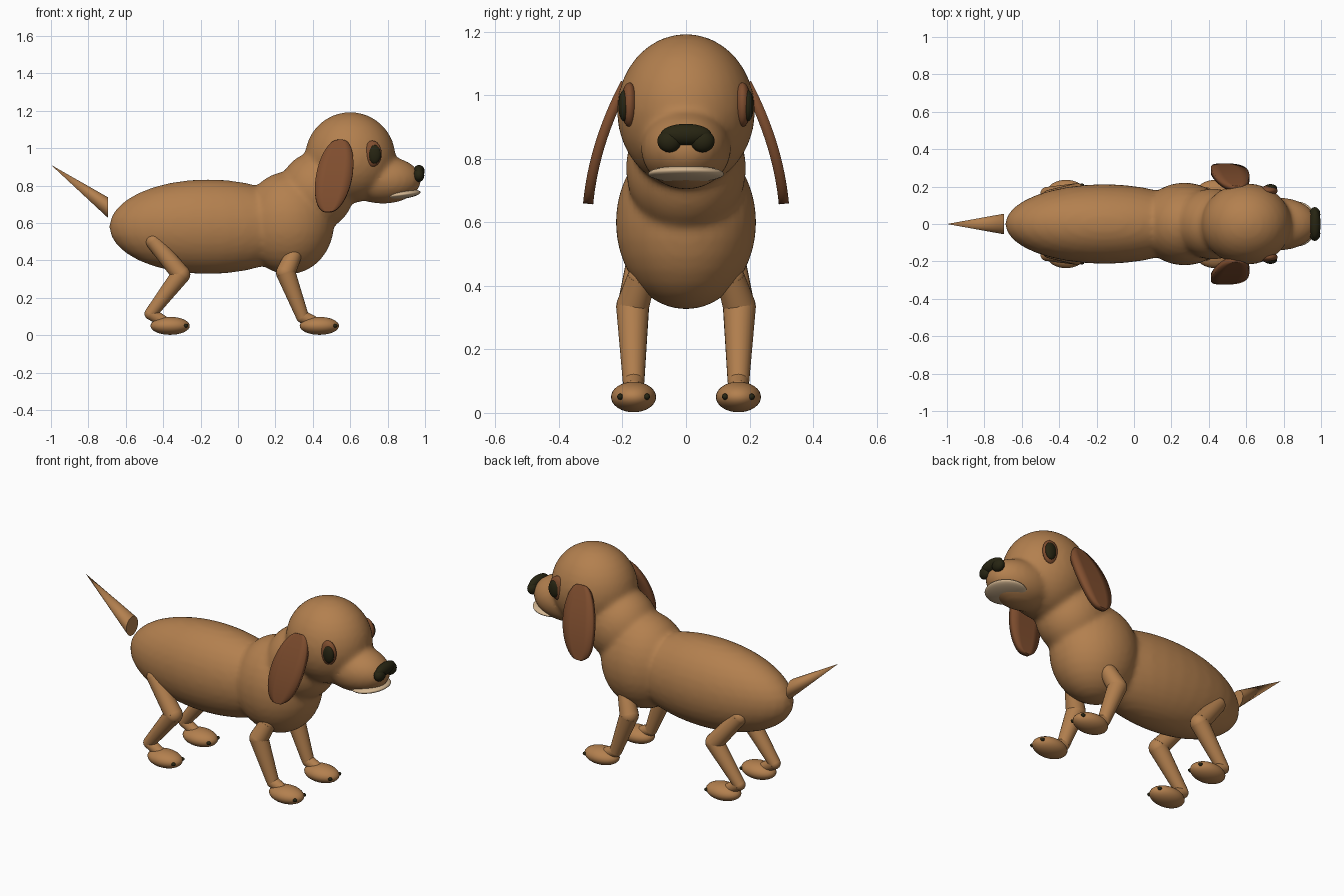
import bpy
import bmesh
import math
from mathutils import Vector, Matrix

cube = bpy.data.objects.get("Cube")
if cube:
    bpy.data.objects.remove(cube, do_unlink=True)


def material(name, rgb):
    m = bpy.data.materials.new(name)
    m.use_nodes = True
    m.diffuse_color = (*rgb, 1)
    m.node_tree.nodes["Principled BSDF"].inputs["Base Color"].default_value = (*rgb, 1)
    return m


TAN = material("tan fur", (0.45, 0.215, 0.077))
BROWN = material("dark brown fur", (0.215, 0.076, 0.028))
BLACK = material("near black", (0.02, 0.018, 0.006))
CREAM = material("cream lip", (0.64, 0.46, 0.28))


def finish(bm, name, mat, sharp=False):
    bmesh.ops.recalc_face_normals(bm, faces=bm.faces[:])
    mesh = bpy.data.meshes.new(name)
    bm.to_mesh(mesh)
    bm.free()
    mesh.materials.append(mat)
    obj = bpy.data.objects.new(name, mesh)
    bpy.context.scene.collection.objects.link(obj)
    bpy.ops.object.select_all(action="DESELECT")
    obj.select_set(True)
    bpy.context.view_layer.objects.active = obj
    if sharp:
        bpy.ops.object.shade_smooth_by_angle(angle=math.radians(40))
    else:
        bpy.ops.object.shade_smooth()
    return obj


def ball(bm, centre, radii, pitch=0, seg=32):
    mat = (Matrix.Translation(centre) @ Matrix.Rotation(math.radians(pitch), 4, "Y")
           @ Matrix.Diagonal((*radii, 1)))
    bmesh.ops.create_uvsphere(bm, u_segments=seg, v_segments=seg // 2, radius=1, matrix=mat)


def balls(name, mat, *parts):
    bm = bmesh.new()
    for part in parts:
        ball(bm, *part)
    return finish(bm, name, mat)


def limb(bm, joints):
    # Tapered segments with rounded joints
    for p, r in joints:
        ball(bm, p, (r, r, r), 0, 20)
    for (p, r), (q, s) in zip(joints, joints[1:]):
        p, q = Vector(p), Vector(q)
        turn = (q - p).to_track_quat("Z", "Y").to_matrix().to_4x4()
        bmesh.ops.create_cone(bm, cap_ends=True, segments=24, radius1=r, radius2=s,
                              depth=(q - p).length,
                              matrix=Matrix.Translation((p + q) / 2) @ turn)


# Trunk, neck, head and muzzle blended into one skin
torso = balls("body_and_head", TAN,
              ((-0.16, 0, 0.58), (0.53, 0.213, 0.253)),
              ((0.27, 0, 0.6), (0.245, 0.222, 0.275)),
              ((0.42, 0, 0.77), (0.2, 0.19, 0.21)),
              ((0.6, 0, 0.95), (0.243, 0.218, 0.243)),
              ((0.775, 0, 0.83), (0.205, 0.142, 0.127)))
remesh = torso.modifiers.new("blend", "REMESH")
remesh.mode = "VOXEL"
remesh.voxel_size = 0.014
remesh.use_smooth_shade = True
soften = torso.modifiers.new("soften", "SMOOTH")
soften.factor = 0.5
soften.iterations = 9

# Nose and lower lip
balls("nose", BLACK,
      ((0.968, 0, 0.876), (0.03, 0.08, 0.034)),
      ((0.967, 0.052, 0.855), (0.029, 0.038, 0.035)),
      ((0.967, -0.052, 0.855), (0.029, 0.038, 0.035)))
balls("lower_lip", CREAM, ((0.872, 0, 0.752), (0.105, 0.12, 0.024), -7))

# Tail: cone with an upright base, sheared up to its tip
bm = bmesh.new()
bmesh.ops.create_cone(bm, cap_ends=True, segments=32, radius1=0.055, radius2=0, depth=0.305,
                      matrix=Matrix.Translation((-0.8475, 0, 0.682))
                      @ Matrix.Rotation(-math.pi / 2, 4, "Y"))
for v in bm.verts:
    v.co.z += (-0.695 - v.co.x) * 0.75
finish(bm, "tail", TAN, sharp=True)

for side, s in (("near", -1), ("far", 1)):
    # Eyes
    balls("eye_rim_" + side, BROWN, ((0.718, s * 0.178, 0.97), (0.05, 0.027, 0.07)))
    balls("eye_" + side, BLACK, ((0.73, s * 0.194, 0.967), (0.034, 0.019, 0.05)))

    # Drooping leaf-shaped ears
    bm = bmesh.new()
    bmesh.ops.create_grid(bm, x_segments=4, y_segments=32, size=1)
    for v in bm.verts:
        u = math.sin(v.co.y * math.pi / 2)
        drop = (1 - u) / 2
        width = 0.012 + 0.085 * math.sqrt(max(0, 1 - u * u))
        v.co = (0.514 + 0.032 * u + v.co.x * width,
                s * (0.19 + 0.2 * drop - 0.082 * drop ** 2),
                0.848 + 0.19 * u)
    ear = finish(bm, "ear_" + side, BROWN, sharp=True)
    shell = ear.modifiers.new("thickness", "SOLIDIFY")
    shell.thickness = 0.032
    shell.offset = 0

    # Legs
    bm = bmesh.new()
    limb(bm, [((0.295, s * 0.14, 0.425), 0.045), ((0.255, s * 0.168, 0.335), 0.052),
              ((0.345, s * 0.165, 0.098), 0.034), ((0.4, s * 0.165, 0.075), 0.03)])
    finish(bm, "fore_leg_" + side, TAN, sharp=True)
    bm = bmesh.new()
    limb(bm, [((-0.45, s * 0.14, 0.5), 0.043), ((-0.305, s * 0.168, 0.325), 0.05),
              ((-0.467, s * 0.165, 0.115), 0.033), ((-0.4, s * 0.165, 0.075), 0.03)])
    finish(bm, "hind_leg_" + side, TAN, sharp=True)

    # Paws and claws
    for pair, x in (("fore", 0.435), ("hind", -0.363)):
        balls(f"{pair}_paw_{side}", TAN, ((x, s * 0.165, 0.05), (0.105, 0.071, 0.048)))
        balls(f"{pair}_claws_{side}", BLACK,
              *[((x + 0.084, s * 0.165 + d, 0.051), (0.013, 0.01, 0.01), 0, 12)
                for d in (-0.042, 0.042)])
